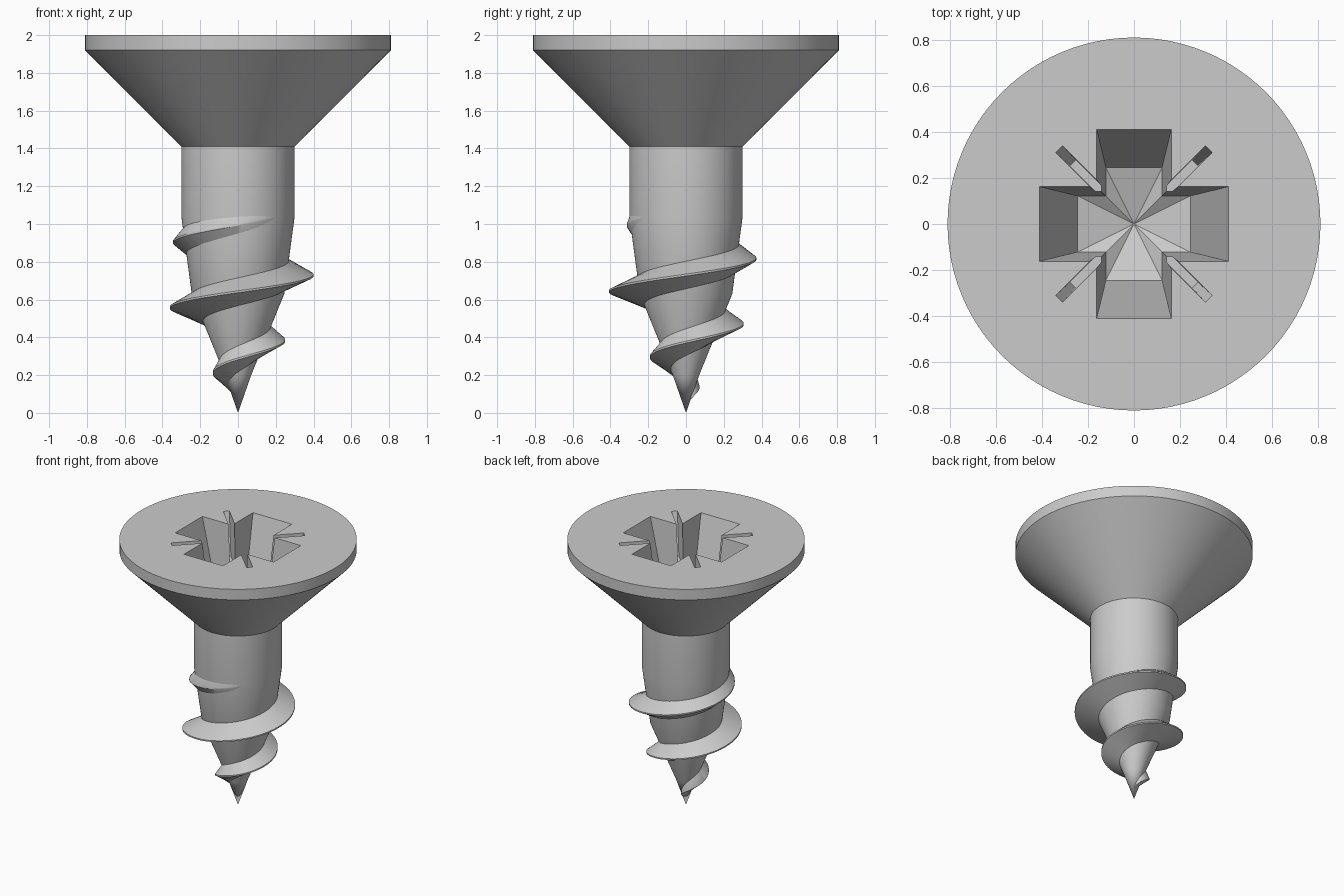
import bpy, bmesh, math
from mathutils import Matrix

cube = bpy.data.objects.get("Cube")
if cube:
    bpy.data.objects.remove(cube, do_unlink=True)

steel = bpy.data.materials.new("grey_steel")
steel.use_nodes = True
steel.diffuse_color = (0.6, 0.6, 0.6, 1)
steel.node_tree.nodes["Principled BSDF"].inputs["Base Color"].default_value = (0.6, 0.6, 0.6, 1)

SEG = 96          # sides of the turned body
PITCH = 0.355     # thread rise per turn


def loft(name, rings):
    """Skin a list of closed point rings; one-point rings make tips."""
    bm = bmesh.new()
    loops = [[bm.verts.new(p) for p in ring] for ring in rings]
    for a, b in zip(loops, loops[1:]):
        n = max(len(a), len(b))
        for i in range(n):
            j = (i + 1) % n
            if len(a) == 1:
                bm.faces.new((a[0], b[j], b[i]))
            elif len(b) == 1:
                bm.faces.new((a[i], a[j], b[0]))
            else:
                bm.faces.new((a[i], a[j], b[j], b[i]))
    for end in (loops[0], loops[-1]):
        if len(end) > 2:
            bm.faces.new(end)
    bmesh.ops.recalc_face_normals(bm, faces=bm.faces)
    mesh = bpy.data.meshes.new(name)
    bm.to_mesh(mesh)
    bm.free()
    mesh.materials.append(steel)
    obj = bpy.data.objects.new(name, mesh)
    bpy.context.collection.objects.link(obj)
    return obj


def activate(obj):
    bpy.ops.object.select_all(action='DESELECT')
    obj.select_set(True)
    bpy.context.view_layer.objects.active = obj


def interp(table, z):
    for (z0, r0), (z1, r1) in zip(table, table[1:]):
        if z <= z1:
            return r0 + (r1 - r0) * max(0, (z - z0) / (z1 - z0))
    return table[-1][1]


# Turned body: pointed tip, tapered core, shank and countersunk head
core = [(0, 0), (0.2, 0.07), (0.63, 0.245), (1.04, 0.3), (1.41, 0.3)]
profile = core[1:] + [(1.92, 0.81), (2, 0.81)]


def circle(z, r):
    return [(r * math.cos(i * math.tau / SEG), r * math.sin(i * math.tau / SEG), z)
            for i in range(SEG)]


body = loft("screw_body", [[(0, 0, 0)]] + [circle(z, r) for z, r in profile])


# Tapered cross recess with a shallow conical floor
def cross(z):
    t = (2 - z) / 0.6
    w, r = 0.162 - 0.04 * t, 0.41 - 0.165 * t
    pts = []
    for k in range(4):
        turn = Matrix.Rotation(k * math.pi / 2, 3, 'Z')
        pts += [turn @ v.to_3d() for v in map(
            lambda p: Matrix.Translation((p[0], p[1], z)).translation,
            ((r, -w), (r, w), (w, w)))]
    return pts


cutters = [loft("cross_cutter", [cross(2.05), cross(1.4), [(0, 0, 1.32)]])]


# Four narrow diagonal slits between the arms of the cross
def slit(z, angle):
    t = (2 - z) / 0.3
    w, r = 0.021 - 0.004 * t, 0.46 - 0.085 * t
    c, s = math.cos(angle), math.sin(angle)
    return [(x * c - y * s, x * s + y * c, z)
            for x, y in ((0.1, -w), (r, -w), (r, w), (0.1, w))]


for k in range(4):
    a = math.pi / 4 + k * math.pi / 2
    cutters.append(loft("slit_cutter", [slit(2.05, a), slit(1.7, a)]))

activate(body)
for cutter in cutters:
    mod = body.modifiers.new("recess", 'BOOLEAN')
    mod.operation, mod.solver, mod.object = 'DIFFERENCE', 'EXACT', cutter
    bpy.ops.object.modifier_apply(modifier=mod.name)
    bpy.data.objects.remove(cutter, do_unlink=True)

# Helical thread that swells from the tip and fades into the shank
crest = [(0.08, 0.03), (0.13, 0.075), (0.2, 0.13), (0.38, 0.25), (0.57, 0.37),
         (0.645, 0.41), (0.73, 0.4), (0.92, 0.34), (1.0, 0.312), (1.06, 0.29)]
rings = []
z = 0.08
while z <= 1.06:
    a = (z - 0.73) / PITCH * math.tau
    half = min(0.08, 0.02 + 0.35 * z)
    low, high = z - half, z + half
    section = [(interp(core, low) - 0.015, low), (interp(crest, z), z - 0.005),
               (interp(crest, z), z + 0.005), (interp(core, high) - 0.015, high),
               (interp(core, z) * 0.6, z)]
    rings.append([(r * math.cos(a), r * math.sin(a), h) for r, h in section])
    z += PITCH / 64
thread = loft("screw_thread", rings)

for obj in (body, thread):
    activate(obj)
    bpy.ops.object.shade_smooth_by_angle(angle=math.radians(30))
